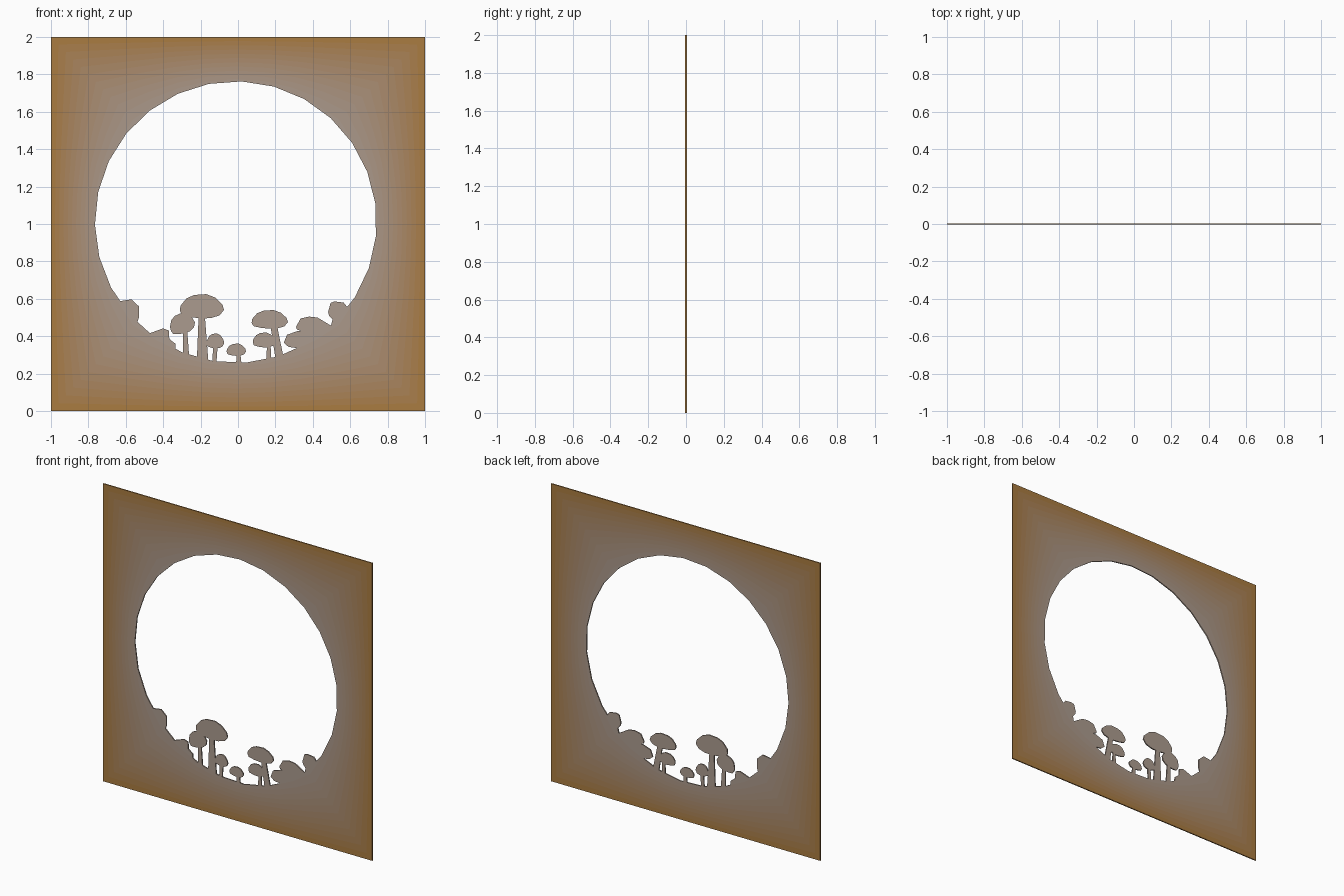
import bpy, bmesh, math

if "Cube" in bpy.data.objects:
    bpy.data.objects.remove(bpy.data.objects["Cube"])

T = 0.008                      # plate thickness
CX, CZ, R = -0.012, 1.01, 0.753  # round opening
SEG, BANDS = 32, 12


def new_object(name, bm):
    bmesh.ops.recalc_face_normals(bm, faces=bm.faces)
    mesh = bpy.data.meshes.new(name)
    bm.to_mesh(mesh)
    bm.free()
    obj = bpy.data.objects.new(name, mesh)
    bpy.context.collection.objects.link(obj)
    return obj


def prism(name, pts, depth):
    """Extrude an x/z outline along y, centred on y = 0."""
    bm = bmesh.new()
    front = [bm.verts.new((x, -depth / 2, z)) for x, z in pts]
    back = [bm.verts.new((x, depth / 2, z)) for x, z in pts]
    bm.faces.new(front)
    bm.faces.new(back[::-1])
    n = len(pts)
    for i in range(n):
        j = (i + 1) % n
        bm.faces.new((front[i], back[i], back[j], front[j]))
    obj = new_object(name, bm)
    obj.hide_render = True
    return obj


def subtract(obj, cutter):
    mod = obj.modifiers.new("cut", 'BOOLEAN')
    mod.operation = 'DIFFERENCE'
    mod.solver = 'EXACT'
    mod.object = cutter


# Solid plate: square outline blending inwards to the round opening
bm = bmesh.new()
rings = []
for k in range(BANDS + 1):
    t = k / BANDS
    pair = []
    for y in (-T / 2, T / 2):
        ring = []
        for i in range(SEG):
            a = 2 * math.pi * i / SEG
            c, s = math.cos(a), math.sin(a)
            q = 1 / max(abs(c), abs(s))
            x = (1 - t) * q * c + t * (CX + 0.72 * c)
            z = (1 - t) * (1 + q * s) + t * (CZ + 0.72 * s)
            ring.append(bm.verts.new((x, y, z)))
        pair.append(ring)
    rings.append(pair)
for i in range(SEG):
    j = (i + 1) % SEG
    for k in range(BANDS):
        for side in (0, 1):
            a, b = rings[k][side], rings[k + 1][side]
            bm.faces.new((a[i], a[j], b[j], b[i])).material_index = BANDS - 1 - k
    f, b = rings[0]
    bm.faces.new((f[i], b[i], b[j], f[j])).material_index = BANDS - 1
for side in (0, 1):
    bm.faces.new(rings[BANDS][side])
plate = new_object("forest_panel", bm)

# Tones from grey at the opening to brown at the rim
inner, outer = (0.41, 0.33, 0.275), (0.40, 0.20, 0.052)
for k in range(BANDS):
    t = k / (BANDS - 1)
    mat = bpy.data.materials.new(f"panel_tone_{k}")
    mat.diffuse_color = [p + (q - p) * t for p, q in zip(inner, outer)] + [1]
    mat.use_nodes = True
    mat.node_tree.nodes["Principled BSDF"].inputs["Base Color"].default_value = mat.diffuse_color
    plate.data.materials.append(mat)

# Round opening cutter
N = 27
hole = prism("opening_cutter", [
    (CX + R * math.cos(math.radians(74.3) + 2 * math.pi * i / N),
     CZ + R * math.sin(math.radians(74.3) + 2 * math.pi * i / N))
    for i in range(N)], 0.1)

# Mushroom silhouettes, kept out of the opening
CAP = [(-1, -.35), (-.97, .05), (-.7, .65), (-.35, .93), (.2, 1), (.6, .72), (.93, .15),
       (1, -.3), (.8, -.75), (.4, -.97), (0, -1), (-.5, -.9), (-.9, -.72)]
keep = []


def shape(*pts):
    keep.append(prism("mushroom_helper", pts, 0.2))


def cap(cx, cz, w, h, tilt=0):
    c, s = math.cos(math.radians(tilt)), math.sin(math.radians(tilt))
    shape(*[(cx + w * x * c - h * z * s, cz + w * x * s + h * z * c) for x, z in CAP])


def stem(top_l, top_r, z_top, bot_l, bot_r, z_bot):
    shape((top_l, z_top), (top_r, z_top), (bot_r, z_bot), (bot_l, z_bot))


# Caps
cap(-.193, .56, .118, .065)
cap(-.300, .468, .068, .054, 18)
cap(-.121, .375, .047, .040)
cap(-.009, .328, .052, .033)
cap(.170, .490, .097, .050)
cap(.140, .380, .061, .040)
# Stems
stem(-.210, -.178, .52, -.222, -.155, .22)
stem(-.295, -.272, .44, -.295, -.256, .22)
stem(-.132, -.108, .36, -.140, -.118, .22)
stem(-.006, .012, .31, -.013, .023, .22)
stem(.173, .208, .46, .205, .251, .25)
stem(.155, .174, .36, .150, .180, .22)
# Mushrooms growing out of the rim, left then right
shape((-.70, .50), (-.635, .587), (-.57, .597), (-.53, .56), (-.53, .5), (-.54, .47), (-.58, .40))
shape((-.475, .415), (-.40, .442), (-.37, .43), (-.367, .385), (-.335, .36), (-.33, .28), (-.45, .30))
shape((.245, .365), (.262, .408), (.32, .428), (.42, .43), (.46, .36), (.36, .28), (.32, .336), (.27, .343))
shape((.31, .45), (.335, .495), (.38, .505), (.425, .5), (.50, .455), (.54, .40), (.40, .35),
      (.33, .40), (.345, .425), (.315, .436))
shape((.482, .53), (.495, .578), (.515, .586), (.565, .58), (.585, .555), (.62, .45), (.52, .38),
      (.497, .455), (.505, .49), (.487, .51))

# Cut and bake
for obj in keep:
    subtract(hole, obj)
subtract(plate, hole)
bpy.context.view_layer.update()
deps = bpy.context.evaluated_depsgraph_get()
baked = bpy.data.meshes.new_from_object(plate.evaluated_get(deps))
plate.modifiers.clear()
plate.data = baked
for obj in keep + [hole]:
    bpy.data.objects.remove(obj)
